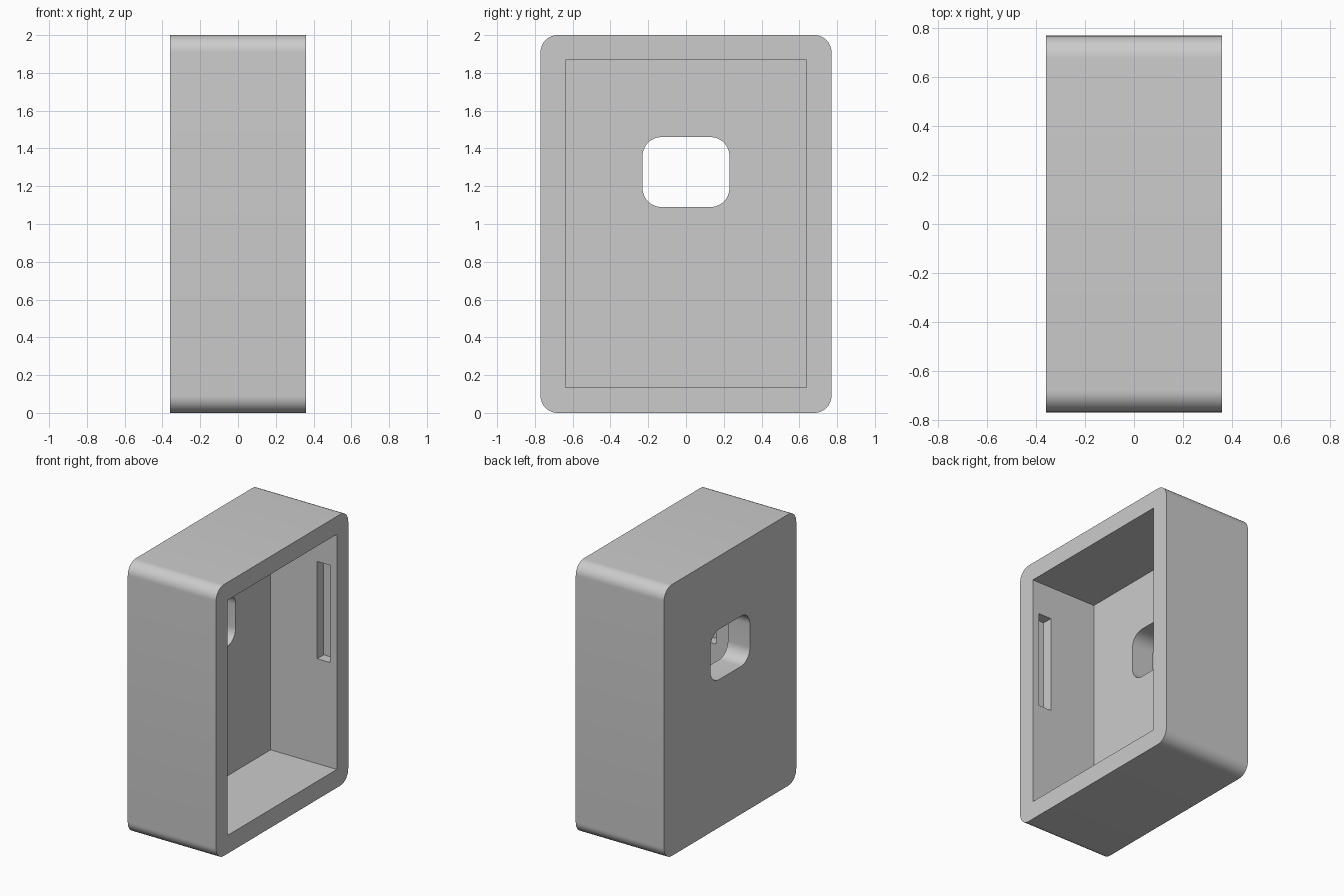
import bpy
import bmesh
import math

cube = bpy.data.objects.get("Cube")
if cube:
    bpy.data.objects.remove(cube, do_unlink=True)

grey = bpy.data.materials.new("plain grey")
grey.use_nodes = True
grey.diffuse_color = (0.6, 0.6, 0.6, 1)
grey.node_tree.nodes["Principled BSDF"].inputs["Base Color"].default_value = grey.diffuse_color


def block(name, x, y, z, radius=0):
    """Box between the given ranges, with its edges along x rounded."""
    bm = bmesh.new()
    bmesh.ops.create_cube(bm, size=1)
    for v in bm.verts:
        for axis, (low, high) in enumerate((x, y, z)):
            v.co[axis] = high if v.co[axis] > 0 else low
    if radius:
        edges = [e for e in bm.edges
                 if abs(e.verts[0].co.x - e.verts[1].co.x) > 0.01]
        bmesh.ops.bevel(bm, geom=edges, offset=radius, segments=12,
                        profile=0.5, affect="EDGES")
    bmesh.ops.recalc_face_normals(bm, faces=bm.faces)
    mesh = bpy.data.meshes.new(name)
    bm.to_mesh(mesh)
    bm.free()
    mesh.materials.append(grey)
    obj = bpy.data.objects.new(name, mesh)
    bpy.context.collection.objects.link(obj)
    return obj


# Outer shell
case = block("case", (-0.36, 0.36), (-0.77, 0.77), (0, 2), 0.09)

# Open cavity, rear window, and the pair of slots in the side walls
cutters = [
    block("cavity_cutter", (-0.18, 0.5), (-0.637, 0.637), (0.135, 1.868)),
    block("window_cutter", (-0.5, 0.0), (-0.23, 0.23), (1.09, 1.46), 0.1),
    block("slot_cutter", (0.2, 0.305), (-0.713, 0.713), (0.908, 1.625)),
]

bpy.ops.object.select_all(action="DESELECT")
case.select_set(True)
bpy.context.view_layer.objects.active = case
for cutter in cutters:
    cutter.hide_render = True
    cut = case.modifiers.new(cutter.name, "BOOLEAN")
    cut.operation = "DIFFERENCE"
    cut.solver = "EXACT"
    cut.object = cutter
    bpy.ops.object.modifier_apply(modifier=cut.name)
    bpy.data.objects.remove(cutter, do_unlink=True)

# Smooth rounded corners, crisp rims
bpy.ops.object.shade_smooth_by_angle(angle=math.radians(30))
